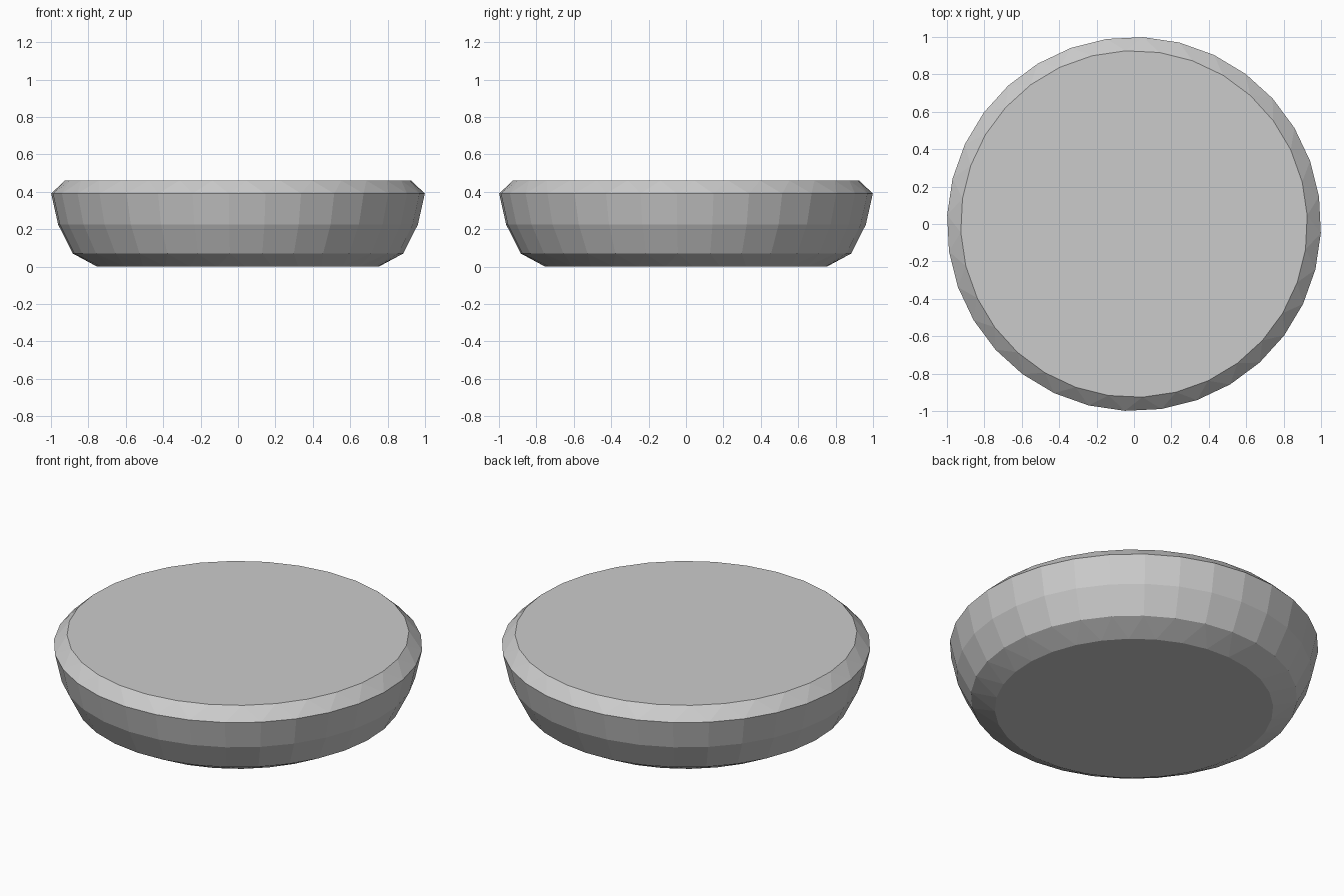
import bpy, bmesh
from math import sin, cos, tau, radians

if "Cube" in bpy.data.objects:
    bpy.data.objects.remove(bpy.data.objects["Cube"])

SIDES = 32
TWIST = radians(2.8)

# Profile: radius, height, angular offset of each ring
PROFILE = [
    (0.755, 0.00, TWIST),
    (0.885, 0.07, -TWIST),
    (0.963, 0.225, -TWIST),
    (1.00, 0.39, -TWIST),
    (0.927, 0.46, TWIST),
]

bm = bmesh.new()
rings = []
for r, z, off in PROFILE:
    rings.append([bm.verts.new((r * cos(tau * i / SIDES + off),
                                r * sin(tau * i / SIDES + off), z))
                  for i in range(SIDES)])

# Walls are quads, staggered bands are alternating triangles
for k in range(len(rings) - 1):
    low, high = rings[k], rings[k + 1]
    shift = PROFILE[k + 1][2] - PROFILE[k][2]
    for i in range(SIDES):
        j = (i + 1) % SIDES
        a, b, c, d = low[i], low[j], high[j], high[i]
        if shift == 0:
            bm.faces.new((a, b, c, d))
        elif shift > 0:
            bm.faces.new((a, b, d))
            bm.faces.new((b, c, d))
        else:
            bm.faces.new((a, b, c))
            bm.faces.new((a, c, d))

# Flat bottom and top caps
bm.faces.new(list(reversed(rings[0])))
bm.faces.new(rings[-1])
bm.normal_update()

mesh = bpy.data.meshes.new("round_cushion")
bm.to_mesh(mesh)
bm.free()
disc = bpy.data.objects.new("round_cushion", mesh)
bpy.context.collection.objects.link(disc)
